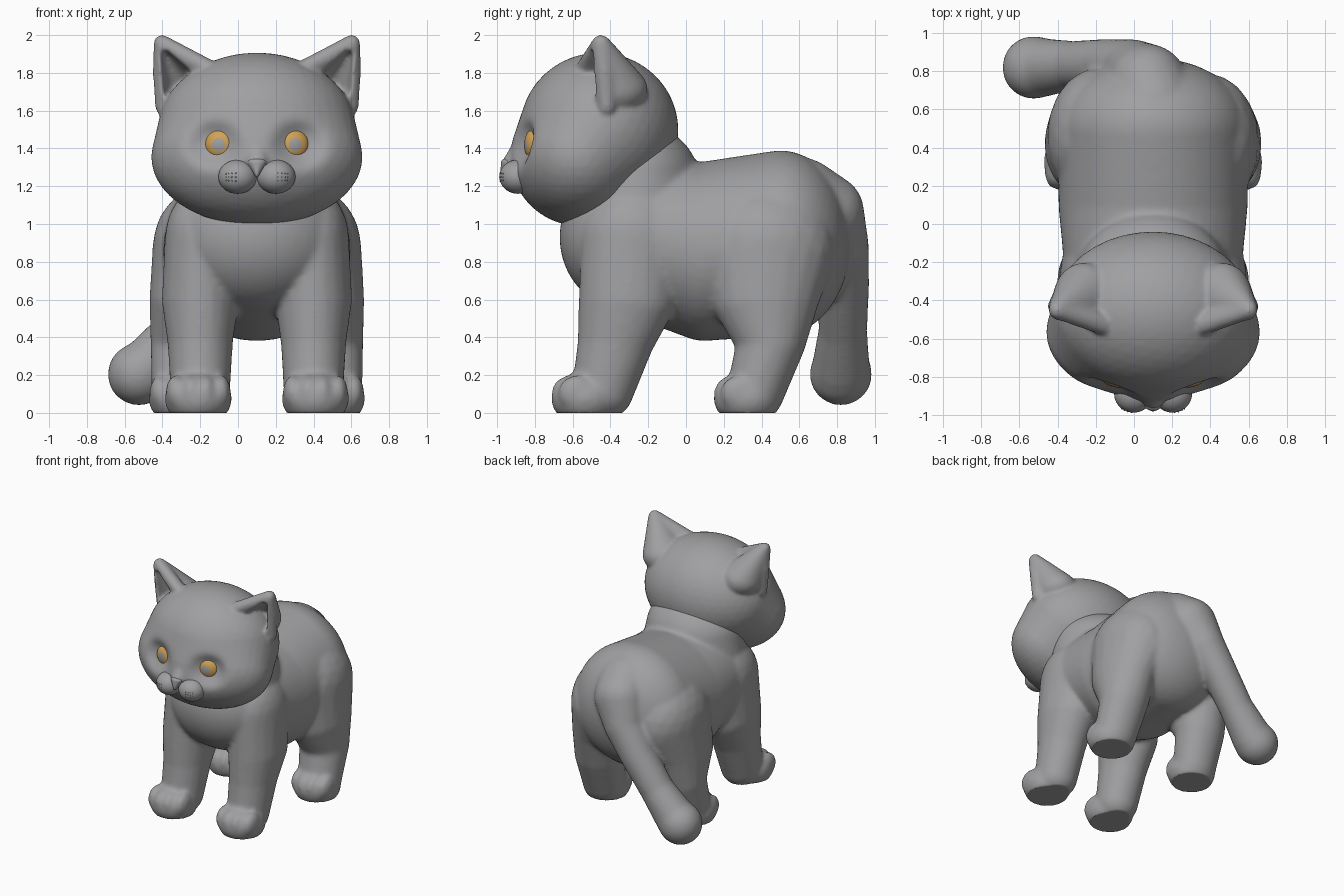
import bpy, bmesh, math
from mathutils import Matrix, Vector

if "Cube" in bpy.data.objects:
    bpy.data.objects.remove(bpy.data.objects["Cube"])

CX = 0.1  # symmetry plane of the animal


def material(name, r, g, b):
    m = bpy.data.materials.new(name)
    m.diffuse_color = (r, g, b, 1)
    m.use_nodes = True
    m.node_tree.nodes["Principled BSDF"].inputs["Base Color"].default_value = m.diffuse_color
    return m


FUR = material("grey fur", 0.35, 0.35, 0.36)
AMBER = material("amber iris", 0.64, 0.36, 0.09)


def blob(bm, p, sub=3):
    """Ellipsoid from (x, y, z, rx, ry, rz)."""
    m = Matrix.Translation(p[:3]) @ Matrix.Diagonal((*p[3:], 1))
    bmesh.ops.create_icosphere(bm, subdivisions=sub, radius=1, matrix=m)


def chain(bm, points, steps=7, sub=3):
    """Row of ellipsoids blended from one control point to the next."""
    for a, b in zip(points, points[1:]):
        for i in range(steps + 1):
            t = i / steps
            blob(bm, [u + (v - u) * t for u, v in zip(a, b)], sub)


def sided(s, points):
    """Turn distances from the symmetry plane into x positions."""
    return [(CX + s * p[0], *p[1:]) for p in points]


def make(name, bm, mats=(FUR,)):
    me = bpy.data.meshes.new(name)
    bm.to_mesh(me)
    bm.free()
    for m in mats:
        me.materials.append(m)
    me.shade_smooth()
    ob = bpy.data.objects.new(name, me)
    bpy.context.collection.objects.link(ob)
    return ob


def fuse(ob, voxel, smooth, cutter=None):
    """Merge overlapping blobs to one skin, optionally carve it, and bake."""
    def remesh():
        r = ob.modifiers.new("skin", 'REMESH')
        r.mode = 'VOXEL'
        r.voxel_size = voxel
        r.use_smooth_shade = True
    remesh()
    if cutter:
        b = ob.modifiers.new("carve", 'BOOLEAN')
        b.operation = 'DIFFERENCE'
        b.solver = 'EXACT'
        b.object = cutter
        remesh()
    if smooth:
        s = ob.modifiers.new("soften", 'SMOOTH')
        s.factor = 0.5
        s.iterations = smooth
    bpy.context.view_layer.update()
    dg = bpy.context.evaluated_depsgraph_get()
    me = bpy.data.meshes.new_from_object(ob.evaluated_get(dg))
    ob.modifiers.clear()
    ob.data = me
    me.materials.clear()
    me.materials.append(FUR)
    me.shade_smooth()
    return ob


# Body: torso, neck, legs, paws and tail in one skin
bm = bmesh.new()
chain(bm, [(CX, -0.28, 0.93, 0.46, 0.39, 0.40),
           (CX, 0.10, 0.855, 0.497, 0.35, 0.475),
           (CX, 0.50, 0.90, 0.50, 0.37, 0.49)], 8, 4)
chain(bm, [(CX, -0.25, 1.00, 0.43, 0.35, 0.34),
           (CX, -0.28, 1.25, 0.39, 0.345, 0.29)], 6, 4)
for s in (-1, 1):
    chain(bm, sided(s, [(0.29, -0.28, 0.90, 0.20, 0.28, 0.30),
                        (0.30, -0.31, 0.60, 0.205, 0.26, 0.20),
                        (0.30, -0.37, 0.38, 0.175, 0.205, 0.15),
                        (0.30, -0.44, 0.12, 0.16, 0.165, 0.16)]))
    back = 0.43 if s > 0 else 0.46
    chain(bm, sided(s, [(0.28, back, 0.86, 0.275, 0.36, 0.34),
                        (0.35, 0.42, 0.60, 0.22, 0.285, 0.20),
                        (0.375, 0.45, 0.37, 0.19, 0.185, 0.15),
                        (0.39, 0.37, 0.12, 0.17, 0.155, 0.16)]))
    for d, front in ((0.31, -0.72), (0.395, 0.14)):
        x = CX + s * d
        blob(bm, (x, front + 0.185, 0.075, 0.18, 0.18, 0.145))
        for o in (-0.12, -0.04, 0.04, 0.12):
            blob(bm, (x + o, front + 0.10 + 2.8 * o * o, 0.105,
                      0.053, 0.098, 0.095))
chain(bm, [(x, y, z, r, r, r) for x, y, z, r in (
    (0.10, 0.60, 1.11, 0.245), (0.07, 0.735, 1.06, 0.21),
    (-0.01, 0.81, 0.88, 0.16), (-0.15, 0.835, 0.67, 0.137),
    (-0.32, 0.83, 0.43, 0.130), (-0.48, 0.82, 0.24, 0.155),
    (-0.525, 0.82, 0.205, 0.166))])
body = fuse(make("body", bm), 0.015, 13)
for v in body.data.vertices:  # flat soles
    v.co.z = max(v.co.z, 0)
body.data.set_sharp_from_angle(angle=math.radians(50))

# Head: skull, cheeks and nose bridge
bm = bmesh.new()
chain(bm, [(CX, -0.46, 1.495, 0.525, 0.42, 0.412),
           (CX, -0.565, 1.355, 0.56, 0.365, 0.365)], 8, 4)
chain(bm, [(CX, -0.85, 1.46, 0.05, 0.04, 0.05),
           (CX, -0.925, 1.33, 0.06, 0.045, 0.04)])

# Ears: rimmed cones with a hollow carved into the front, fused to the head
for s in (-1, 1):
    eb = bmesh.new()
    tip = (0.503, -0.45, 1.957, 0.046, 0.05, 0.047)
    chain(eb, sided(s, [(0.36, -0.39, 1.71, 0.165, 0.19, 0.14), tip]), 14)
    chain(eb, sided(s, [(0.26, -0.525, 1.825, 0.05, 0.06, 0.05), tip]), 14)
    chain(eb, sided(s, [(0.49, -0.42, 1.62, 0.05, 0.05, 0.05),
                        (0.503, -0.43, 1.80, 0.05, 0.05, 0.05), tip]), 10)
    ear = make("ear", eb)
    cb = bmesh.new()
    chain(cb, sided(s, [(0.40, -0.53, 1.72, 0.10, 0.20, 0.10),
                        (0.487, -0.55, 1.90, 0.025, 0.13, 0.025)]), 14)
    cutter = fuse(make("ear_hollow_cutter", cb), 0.012, 0)
    cutter.hide_render = True
    fuse(ear, 0.011, 2, cutter)
    bm.from_mesh(ear.data)
    bpy.data.objects.remove(cutter)
    bpy.data.objects.remove(ear)
head = fuse(make("head_with_ears", bm), 0.0125, 7)

# Shallow eye sockets, opening towards the cheeks
EYE_X, EYE_Z = 0.195, 1.42
for v in head.data.vertices:
    if v.co.y < -0.6:
        r = math.hypot((abs(v.co.x - CX) - EYE_X - 0.03) * 0.85,
                       v.co.z - EYE_Z)
        v.co.y += 0.07 * math.exp(-(r / 0.105) ** 3)

for s, side in ((-1, "left"), (1, "right")):
    # Eye: flattened ball with its pole facing forward and a grey pupil
    bm = bmesh.new()
    bmesh.ops.create_uvsphere(bm, u_segments=32, v_segments=28, radius=1)
    for f in bm.faces:
        c = f.calc_center_median()
        f.material_index = 1 if c.z > 0 and math.hypot(c.x, c.y) < 0.42 else 0
    bm.transform(Matrix.Translation((CX + s * EYE_X, -0.81, EYE_Z))
                 @ Matrix.Rotation(s * 0.2, 4, 'Z')
                 @ Matrix.Rotation(math.pi / 2, 4, 'X')
                 @ Matrix.Diagonal((0.08, 0.08, 0.045, 1)))
    make(side + "_eye", bm, (AMBER, FUR))

    # Whisker pad with small dots
    pad = (CX + s * 0.102, -0.89, 1.25, 0.102, 0.098, 0.09)
    bm = bmesh.new()
    blob(bm, pad, 4)
    for row in range(3):
        for col in range(4):
            d = Vector((s * (0.1 + 0.22 * col), -1, 0.22 - 0.24 * row))
            d.normalize()
            p = [pad[i] + d[i] * pad[i + 3] for i in range(3)]
            blob(bm, (*p, 0.004, 0.004, 0.004), 1)
    make(side + "_whisker_pad", bm)

# Nose: small wedge narrowing down between the pads
bm = bmesh.new()
chain(bm, [(CX, -0.94, 1.325, 0.05, 0.04, 0.026),
           (CX, -0.955, 1.265, 0.012, 0.03, 0.02)])
fuse(make("nose", bm), 0.006, 4)
